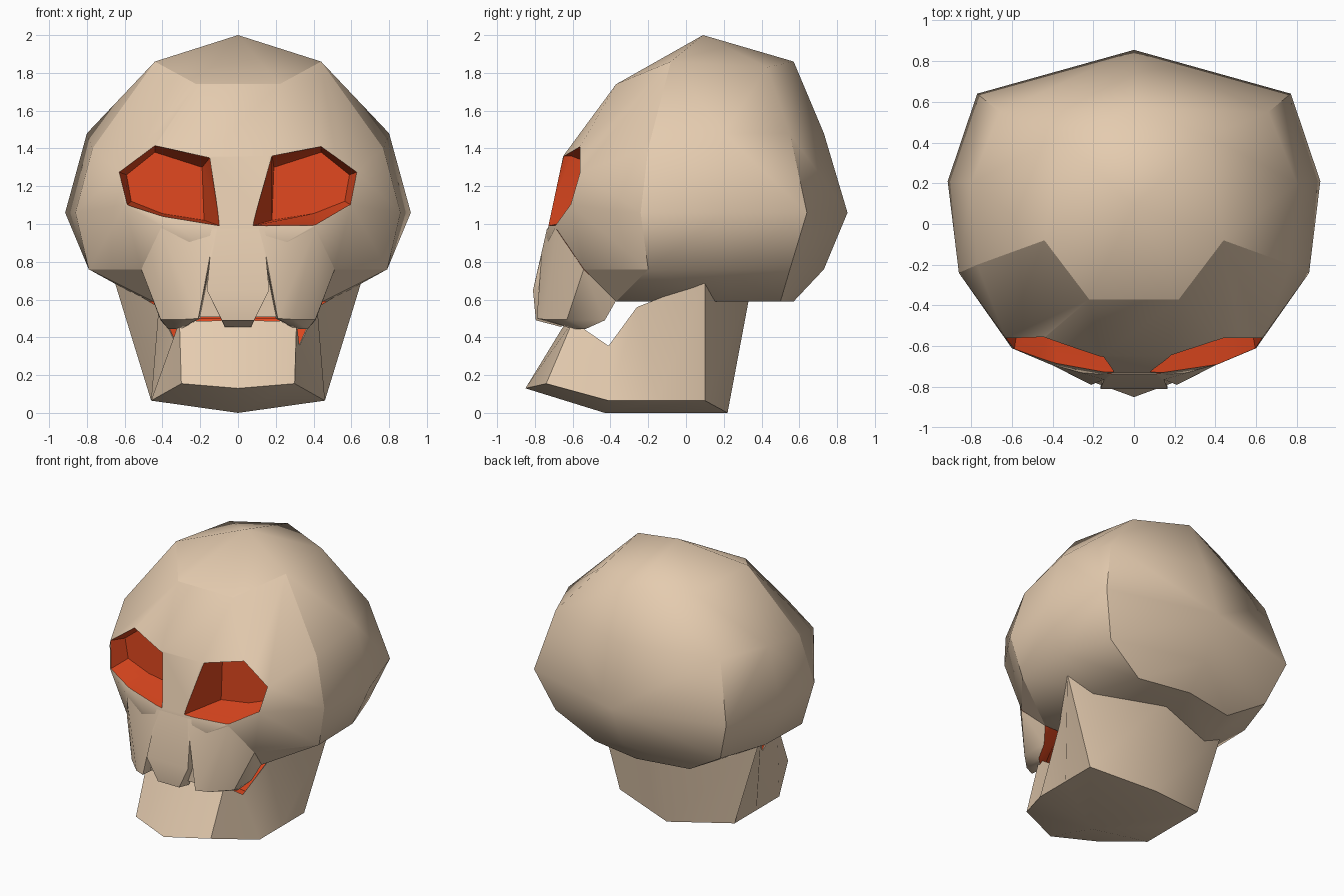
import bpy, bmesh, math

if "Cube" in bpy.data.objects:
    bpy.data.objects.remove(bpy.data.objects["Cube"])


def material(name, rgb):
    m = bpy.data.materials.new(name)
    m.diffuse_color = (*rgb, 1)
    m.use_nodes = True
    m.node_tree.nodes["Principled BSDF"].inputs["Base Color"].default_value = m.diffuse_color
    return m


BONE = material("bone", (0.78, 0.60, 0.43))
RED = material("glowing red", (0.76, 0.066, 0.014))


def finish(name, bm, mats, angle=35):
    """Turn a bmesh into an object, smooth below the given angle."""
    bmesh.ops.recalc_face_normals(bm, faces=bm.faces[:])
    me = bpy.data.meshes.new(name)
    bm.to_mesh(me)
    bm.free()
    for m in mats:
        me.materials.append(m)
    ob = bpy.data.objects.new(name, me)
    bpy.context.collection.objects.link(ob)
    smooth(ob, angle)
    return ob


def smooth(ob, angle):
    bpy.ops.object.select_all(action='DESELECT')
    ob.select_set(True)
    bpy.context.view_layer.objects.active = ob
    bpy.ops.object.shade_smooth_by_angle(angle=math.radians(angle))


def mirrored(points):
    return points + [(-x, y, z) for x, y, z in points if x]


def hull(name, points, mats, angle=40):
    """Faceted solid wrapped around a few points."""
    bm = bmesh.new()
    for p in points:
        bm.verts.new(p)
    bmesh.ops.convex_hull(bm, input=bm.verts[:])
    bmesh.ops.delete(bm, geom=[v for v in bm.verts if not v.link_faces], context='VERTS')
    bmesh.ops.dissolve_limit(bm, angle_limit=math.radians(1), verts=bm.verts[:], edges=bm.edges[:])
    return finish(name, bm, mats, angle)


def bridge(bm, a, b, index=0):
    n = len(a)
    for i in range(n):
        f = bm.faces.new((a[i], a[(i + 1) % n], b[(i + 1) % n], b[i]))
        f.material_index = index


# Cranium: seam around the face panel, brow and face, then the back half
seam = [(0.22, -0.37, 1.74), (0.44, -0.08, 1.86), (0.77, -0.2, 1.40), (0.86, -0.24, 1.06),
        (0.79, -0.2, 0.76), (0.51, -0.54, 0.76), (0.45, -0.37, 0.59)]
cranium = hull("cranium", mirrored(seam + [
    (0, 0.09, 2.0), (0.37, 0.43, 1.83), (0, 0.57, 1.86),
    (0.80, 0.2, 1.48), (0.66, 0.55, 1.48), (0, 0.73, 1.48),
    (0.915, 0.21, 1.06), (0.77, 0.64, 1.06), (0, 0.855, 1.06),
    (0.16, -0.65, 1.36), (0.44, -0.56, 1.41), (0.63, -0.56, 1.275),
    (0.60, -0.61, 1.10), (0.41, -0.69, 0.99), (0.09, -0.73, 0.99), (0.145, -0.76, 0.84),
    (0.78, 0.2, 0.76), (0.66, 0.55, 0.76), (0, 0.73, 0.76),
    (0.48, 0.2, 0.59), (0.38, 0.5, 0.59), (0, 0.57, 0.59),
]), [BONE, RED])


# Eye sockets: tapered red cutters, the two outlines differ slightly
def socket_cutter(name, side, outline):
    back = [(0.18, 1.02), (0.19, 1.30), (0.44, 1.38), (0.59, 1.26), (0.565, 1.12), (0.40, 1.055)]
    bm = bmesh.new()
    front = [bm.verts.new((side * x, -1.0, z)) for x, z in outline]
    rim = [bm.verts.new((side * x, -0.75 + 0.35 * (z - 0.97) + 0.2 * x * x, z)) for x, z in outline]
    rear = [bm.verts.new((side * x, -0.45, z)) for x, z in back]
    bridge(bm, front, rim, 1)
    bridge(bm, rim, rear, 1)
    for ring in (front, rear):
        bm.faces.new(ring).material_index = 1
    ob = finish(name, bm, [BONE, RED])
    ob.hide_render = True
    return ob


cutters = [
    socket_cutter("right_socket_cutter", 1, [(0.075, 0.99), (0.18, 1.36), (0.44, 1.41),
                                             (0.63, 1.275), (0.60, 1.10), (0.41, 0.99)]),
    socket_cutter("left_socket_cutter", -1, [(0.095, 0.99), (0.15, 1.35), (0.44, 1.415),
                                             (0.63, 1.275), (0.59, 1.10), (0.40, 1.04)]),
]
for cutter in cutters:
    mod = cranium.modifiers.new("socket", 'BOOLEAN')
    mod.operation = 'DIFFERENCE'
    mod.solver = 'EXACT'
    mod.object = cutter
    bpy.context.view_layer.objects.active = cranium
    bpy.ops.object.modifier_apply(modifier=mod.name)
for cutter in cutters:
    bpy.data.objects.remove(cutter)
smooth(cranium, 180)

# Crease the face panel seam, the cheeks and the sockets; the rest stays round
pairs = [{a, b} for a, b in zip(seam, seam[1:])] + [{seam[4], seam[6]}]
bm = bmesh.new()
bm.from_mesh(cranium.data)
for e in bm.edges:
    ends = [v.co for v in e.verts]
    key = {(round(abs(v.x), 2), round(v.y, 2), round(v.z, 2)) for v in ends}
    red = any(f.material_index == 1 for f in e.link_faces)
    if key in pairs or key == {seam[0]} or (red and e.calc_face_angle(0) > 0.6):
        e.smooth = False
bm.to_mesh(cranium.data)
bm.free()

# Upper jaw: one block of teeth on each side, running up into the cheek
for side, name in ((1, "right_upper_teeth"), (-1, "left_upper_teeth")):
    teeth = hull(name, [(side * x, y, z) for x, y, z in [
        (0.41, -0.688, 0.975), (0.11, -0.736, 0.975),
        (0.512, -0.542, 0.76), (0.45, -0.37, 0.595), (0.41, -0.43, 0.49), (0.41, -0.63, 0.495),
        (0.29, -0.75, 0.495), (0.21, -0.79, 0.50), (0.147, -0.764, 0.84), (0.37, -0.53, 0.445),
        (0.30, -0.60, 0.445), (0.20, -0.66, 0.50), (0.30, -0.37, 0.62), (0.15, -0.66, 0.80)]],
        [BONE, RED])
    for f in teeth.data.polygons:  # red on the faces towards the mouth
        inward = f.normal.x * side < -0.5 and f.center.y > -0.65
        if f.normal.y > 0.5 or inward:
            f.material_index = 1

# Middle teeth, and the wall behind the two nose slits
hull("middle_teeth", mirrored([
    (0.11, -0.736, 0.975), (0.147, -0.764, 0.84), (0.165, -0.81, 0.65), (0.085, -0.795, 0.49),
    (0.07, -0.66, 0.455), (0.15, -0.66, 0.80), (0.13, -0.68, 0.62)]), [BONE])
hull("nose_slit_wall", mirrored([
    (0.25, y, z) for y in (-0.71, -0.62) for z in (0.508, 0.82)]), [BONE])

# Red roof of the mouth
hull("palate", mirrored([
    (0.28, -0.64, 0.50), (0.28, -0.60, 0.50), (0.28, -0.40, 0.57),
    (0.28, -0.40, 0.66), (0.28, -0.64, 0.66)]), [RED])

# Lower jaw: hollow shell with a red inside, pinched in at the side notches
top = [(0, -0.63, 0.49), (0.31, -0.60, 0.485), (0.325, -0.41, 0.355),
       (0.42, -0.26, 0.56), (0.655, 0.10, 0.70), (0, 0.34, 0.64)]
low = [(0, -0.85, 0.13), (0.30, -0.74, 0.155), (0.46, -0.41, 0.065),
       (0.46, -0.15, 0.065), (0.46, 0.10, 0.065), (0, 0.22, 0.0)]


def full_ring(bm, half, scale=1, lift=0):
    loop = half + [(-x, y, z) for x, y, z in half[-2:0:-1]]
    return [bm.verts.new((x * scale, (y + 0.2) * scale - 0.2, z + lift)) for x, y, z in loop]


bm = bmesh.new()
outer_top, outer_low = full_ring(bm, top), full_ring(bm, low)
inner_top, inner_low = full_ring(bm, top, 0.97, -0.01), full_ring(bm, low, 0.7, 0.1)
bridge(bm, outer_low, outer_top)
bridge(bm, outer_top, inner_top)
bridge(bm, inner_top, inner_low, 1)
for ring, z, index in ((outer_low, 0.0, 0), (inner_low, 0.12, 1)):
    keel = bm.verts.new((0, -0.43, z))
    for i in range(len(ring)):
        bm.faces.new((ring[i], ring[(i + 1) % len(ring)], keel)).material_index = index
finish("lower_jaw", bm, [BONE, RED], 42)
